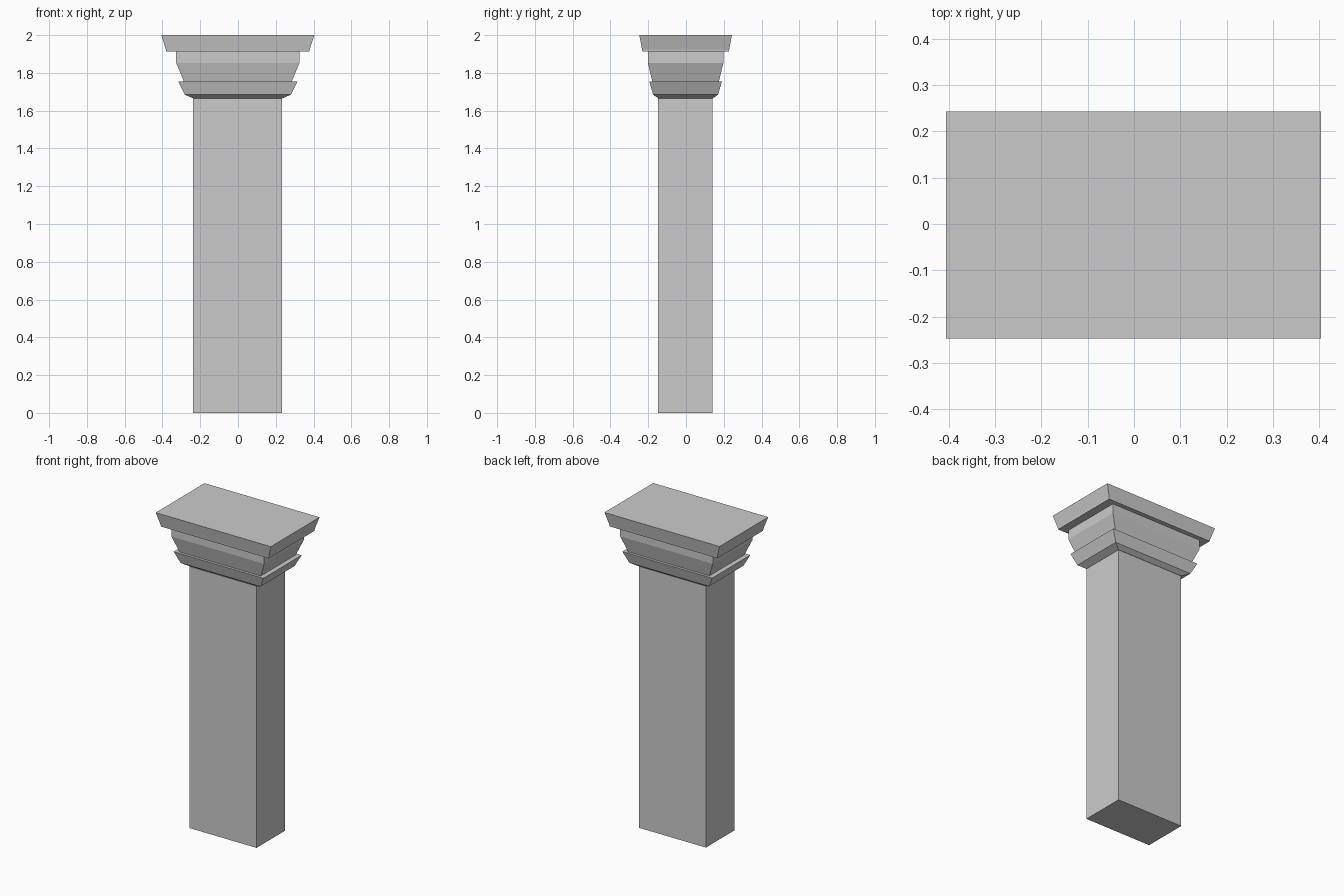
import bpy
import bmesh

cube = bpy.data.objects.get("Cube")
if cube:
    bpy.data.objects.remove(cube, do_unlink=True)

stone = bpy.data.materials.new("grey_stone")
stone.use_nodes = True
colour = (0.6, 0.6, 0.6, 1)
stone.diffuse_color = colour
stone.node_tree.nodes["Principled BSDF"].inputs["Base Color"].default_value = colour


def stacked_block(name, rings, centre=(0, 0)):
    """Loft rectangular rings of (half width, half depth, height), capped at both ends."""
    bm = bmesh.new()
    loops = []
    for w, d, z in rings:
        corners = [(-w, -d), (w, -d), (w, d), (-w, d)]
        loops.append([bm.verts.new((centre[0] + x, centre[1] + y, z)) for x, y in corners])
    for low, high in zip(loops, loops[1:]):
        for i in range(4):
            j = (i + 1) % 4
            bm.faces.new((low[i], low[j], high[j], high[i]))
    bm.faces.new(loops[0][::-1])
    bm.faces.new(loops[-1])
    mesh = bpy.data.meshes.new(name)
    bm.to_mesh(mesh)
    bm.free()
    mesh.materials.append(stone)
    obj = bpy.data.objects.new(name, mesh)
    bpy.context.collection.objects.link(obj)
    return obj


# Plain rectangular shaft
stacked_block("shaft", [(0.236, 0.144, 0), (0.236, 0.144, 1.665)], (-0.002, -0.004))

# Capital: lower moulding, flared neck and top slab, one continuous profile
stacked_block("capital", [
    (0.236, 0.144, 1.665),
    (0.281, 0.172, 1.685),
    (0.316, 0.192, 1.755),
    (0.286, 0.176, 1.755),
    (0.326, 0.200, 1.852),
    (0.326, 0.200, 1.912),
    (0.379, 0.229, 1.912),
    (0.381, 0.231, 1.925),
    (0.405, 0.245, 2.0),
], (-0.001, -0.002))
